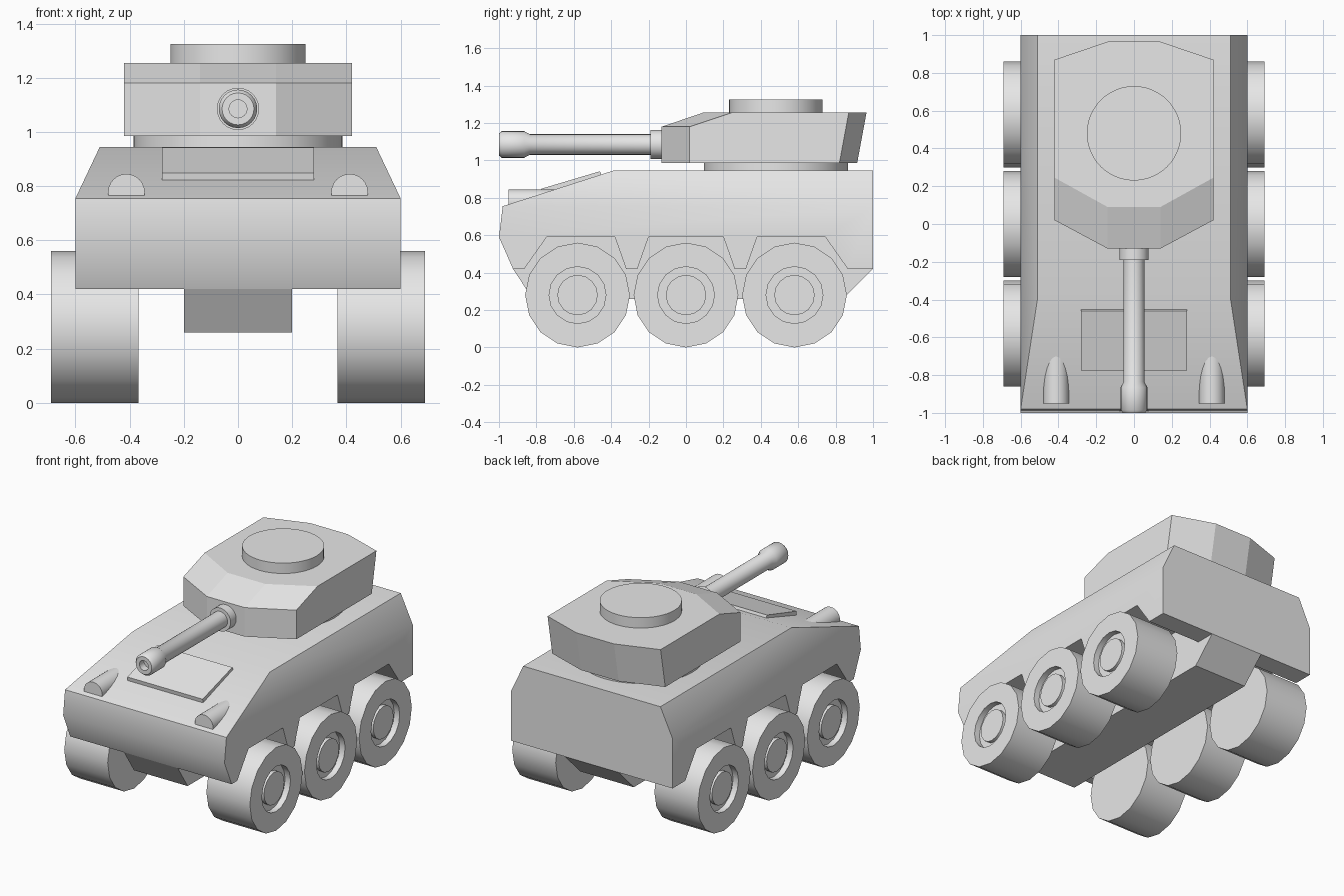
import bpy
import bmesh
from math import radians, tau
from mathutils import Matrix, Vector

if "Cube" in bpy.data.objects:
    bpy.data.objects.remove(bpy.data.objects["Cube"], do_unlink=True)

GREY = (0.8, 0.8, 0.8, 1.0)
paint = bpy.data.materials.new("plain grey")
paint.use_nodes = True
paint.diffuse_color = GREY
paint.node_tree.nodes["Principled BSDF"].inputs["Base Color"].default_value = GREY


def finish(name, bm):
    bmesh.ops.recalc_face_normals(bm, faces=bm.faces)
    mesh = bpy.data.meshes.new(name)
    bm.to_mesh(mesh)
    bm.free()
    mesh.materials.append(paint)
    obj = bpy.data.objects.new(name, mesh)
    bpy.context.collection.objects.link(obj)
    return obj


def select(obj):
    bpy.ops.object.select_all(action="DESELECT")
    bpy.context.view_layer.objects.active = obj
    obj.select_set(True)


def smooth(obj, angle=40):
    select(obj)
    bpy.ops.object.shade_smooth_by_angle(angle=radians(angle))


def add_convex(bm, points):
    verts = [bm.verts.new(p) for p in points]
    bmesh.ops.convex_hull(bm, input=verts)


def convex(name, points):
    bm = bmesh.new()
    add_convex(bm, points)
    bmesh.ops.dissolve_limit(bm, angle_limit=radians(1), verts=bm.verts, edges=bm.edges)
    return finish(name, bm)


def mirrored(points):
    return [(s * x, y, z) for x, y, z in points for s in (1, -1)]


def lathe(name, profile, axis, centre, segments):
    """Revolve (radius, distance along axis) pairs."""
    bm = bmesh.new()
    verts = [bm.verts.new((0, r, d)) for r, d in profile]
    edges = [bm.edges.new(pair) for pair in zip(verts, verts[1:])]
    bmesh.ops.spin(bm, geom=verts + edges, cent=(0, 0, 0), axis=(0, 0, 1),
                   angle=tau, steps=segments, use_merge=True)
    bmesh.ops.remove_doubles(bm, verts=bm.verts, dist=0.0001)
    turn = Vector((0, 0, 1)).rotation_difference(Vector(axis)).to_matrix().to_4x4()
    bmesh.ops.transform(bm, matrix=Matrix.Translation(centre) @ turn, verts=bm.verts)
    obj = finish(name, bm)
    smooth(obj)
    return obj


# Hull with sloped nose and chamfered shoulders
hull = convex("hull", mirrored([
    (0.6, 1, 0.42), (0.6, 1, 0.755), (0.51, 1, 0.945), (0.51, -0.39, 0.945),
    (0.6, -0.98, 0.755), (0.6, -1, 0.59), (0.6, -0.925, 0.42)]))

# Wheel arches, cut in to the central keel
arches = bmesh.new()
for low_a, top_a, top_b, low_b in ((-0.865, -0.745, -0.38, -0.32),
                                   (-0.26, -0.2, 0.2, 0.26),
                                   (0.32, 0.38, 0.745, 0.865)):
    for side in (1, -1):
        add_convex(arches, [(side * x, y, z) for x in (0.2, 0.75) for y, z in
                            ((low_a, 0.42), (top_a, 0.59), (top_b, 0.59), (low_b, 0.42),
                             (low_a, 0.3), (low_b, 0.3))])
cutter = finish("arch_cutter", arches)
cutter.hide_render = True
cut = hull.modifiers.new("arches", "BOOLEAN")
cut.operation = "DIFFERENCE"
cut.solver = "EXACT"
cut.object = cutter
select(hull)
bpy.ops.object.modifier_apply(modifier=cut.name)
bpy.data.objects.remove(cutter, do_unlink=True)
smooth(hull)

# Keel under the hull
convex("keel", mirrored([(0.2, -0.925, 0.42), (0.2, -0.82, 0.26),
                         (0.2, 0.84, 0.26), (0.2, 1, 0.42)]))

# Hatch plate on the sloped nose
convex("nose_hatch", mirrored([(0.28, -0.775, 0.848), (0.28, -0.46, 0.942),
                               (0.28, -0.77, 0.815), (0.28, -0.45, 0.918)]))

# Turret: wedge front, faceted rear leaning inward at the base
convex("turret", mirrored([
    (0.14, -0.13, 0.985), (0.42, 0.02, 0.985), (0.14, -0.13, 1.18), (0.42, 0.02, 1.18),
    (0.14, 0.09, 1.255), (0.42, 0.245, 1.255), (0.42, 0.87, 1.255), (0.14, 0.965, 1.255),
    (0.42, 0.82, 0.985), (0.14, 0.915, 0.985)]))
UP, FRONT = (0, 0, 1), (0, -1, 0)
lathe("turret_ring", [(0, 0.93), (0.385, 0.93), (0.385, 0.99), (0, 0.99)],
      UP, (0, 0.48, 0), 48)
lathe("turret_hatch", [(0, 1.25), (0.25, 1.25), (0.25, 1.325), (0, 1.325)],
      UP, (0, 0.48, 0), 48)

# Gun with collar, muzzle and hollow bore
lathe("gun_collar", [(0, 0.1), (0.078, 0.1), (0.078, 0.19), (0, 0.19)],
      FRONT, (0, 0, 1.085), 24)
lathe("gun_barrel", [(0, 0.15), (0.055, 0.15), (0.055, 0.835), (0.071, 0.865),
                     (0.071, 0.985), (0.059, 1), (0.033, 1), (0.033, 0.95), (0, 0.95)],
      FRONT, (0, 0, 1.085), 24)

# Headlights and wheels on both sides
for side, label in ((1, "left"), (-1, "right")):
    lathe(f"headlight_{label}", [(0, 0.66), (0.068, 0.66), (0.068, 0.95), (0, 0.95)],
          FRONT, (side * 0.412, 0, 0.777), 24)
    for y, place in ((-0.58, "front"), (0, "middle"), (0.58, "rear")):
        lathe(f"wheel_{place}_{label}",
              [(0, 0.367), (0.28, 0.367), (0.28, 0.69), (0.152, 0.69), (0.152, 0.65),
               (0.108, 0.65), (0.108, 0.675), (0, 0.675)],
              (side, 0, 0), (0, y, 0.28), 16)
